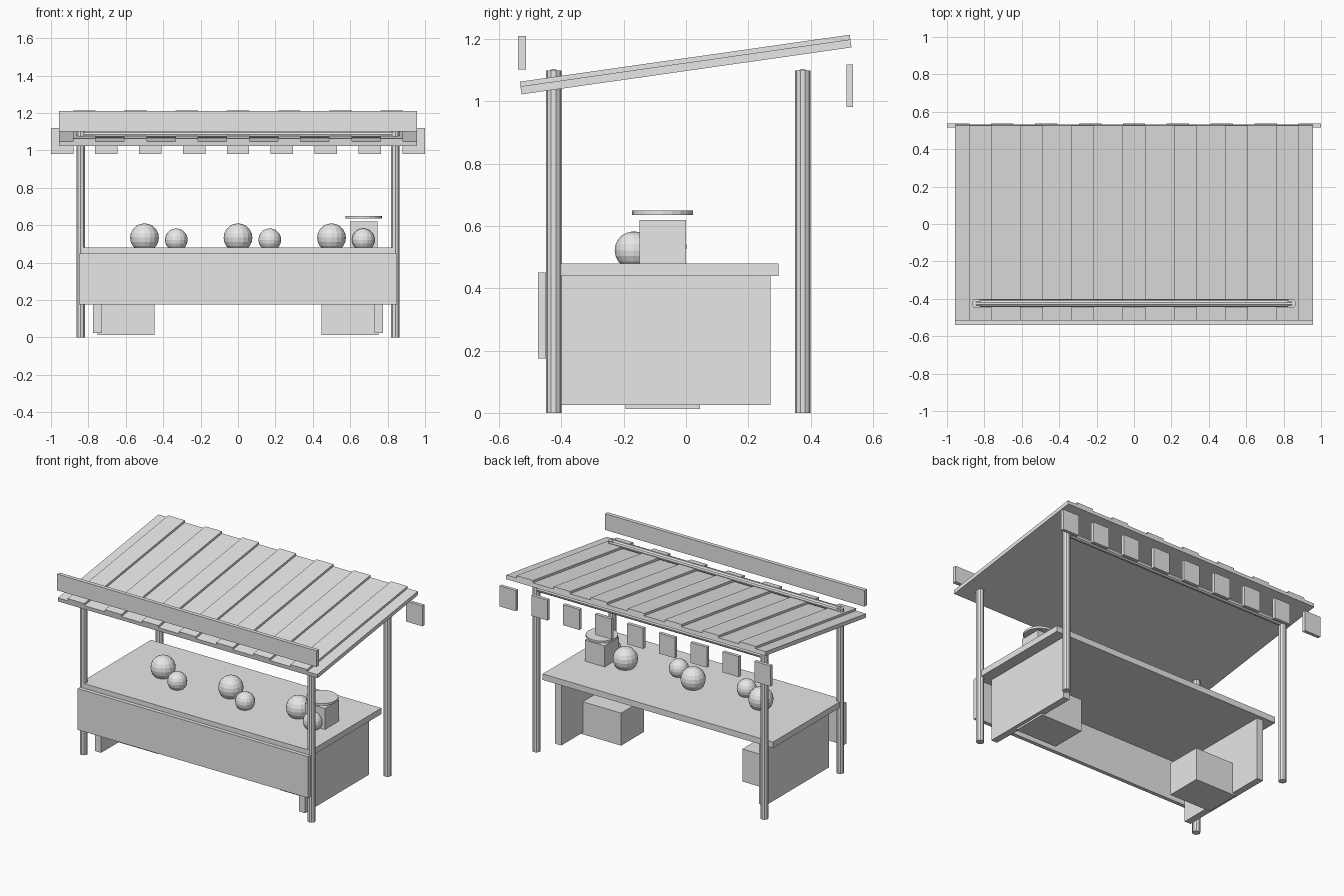
import bpy, math
from mathutils import Matrix, Vector

cube = bpy.data.objects.get("Cube")
if cube:
    bpy.data.objects.remove(cube, do_unlink=True)

GREY = (0.8, 0.8, 0.8, 1.0)
mat = bpy.data.materials.new("plain_grey")
mat.use_nodes = True
mat.diffuse_color = GREY
mat.node_tree.nodes["Principled BSDF"].inputs["Base Color"].default_value = GREY


def finish(name):
    obj = bpy.context.object
    obj.name = name
    obj.data.materials.append(mat)
    return obj


def box(name, x, y, z):
    """Box spanning the given (min, max) pairs."""
    spans = (x, y, z)
    bpy.ops.mesh.primitive_cube_add(size=1)
    centre = Vector([(a + b) / 2 for a, b in spans])
    size = Vector([b - a for a, b in spans])
    obj = finish(name)
    obj.data.transform(Matrix.Translation(centre) @ Matrix.Diagonal(size).to_4x4())
    return obj


def cylinder(name, radius, depth, location, sides, rotation=(0, 0, 0)):
    bpy.ops.mesh.primitive_cylinder_add(vertices=sides, radius=radius, depth=depth,
                                        location=location, rotation=rotation)
    return finish(name)


def ball(name, radius, location):
    bpy.ops.mesh.primitive_uv_sphere_add(segments=16, ring_count=10,
                                         radius=radius, location=location)
    return finish(name)


# Posts and the rails joining their tops
for y, place in ((-0.425, "front"), (0.375, "back")):
    for x, side in ((-0.841, "right"), (0.841, "left")):
        cylinder(f"{place}_{side}_post", 0.025, 1.1, (x, y, 0.55), 10)
    cylinder(f"{place}_rail", 0.02, 1.69, (0, y, 1.085), 10, (0, math.pi / 2, 0))

# Counter
box("counter_top", (-0.85, 0.85), (-0.447, 0.297), (0.44, 0.48))
box("counter_front", (-0.85, 0.85), (-0.475, -0.45), (0.175, 0.45))
for s, side in ((-1, "right"), (1, "left")):
    box(f"counter_{side}_side", sorted((s * 0.73, s * 0.775)), (-0.4, 0.272), (0.025, 0.44))
    box(f"{side}_crate", sorted((s * 0.447, s * 0.752)), (-0.195, 0.045), (0.013, 0.23))

# Sloping roof with raised battens
slope = Matrix.Translation((0, 0, 1.111)) @ Matrix.Rotation(math.radians(8.1), 4, "X")
roof = box("roof_sheet", (-0.957, 0.957), (-0.535, 0.535), (-0.013, 0.013))
roof.data.transform(slope)
for i in range(-3, 4):
    x = i * 0.274
    batten = box(f"roof_batten_{i + 4}", (x - 0.061, x + 0.061), (-0.535, 0.535), (0.013, 0.028))
    batten.data.transform(slope)

# Front sign board and the row of hanging flaps at the back
box("front_board", (-0.957, 0.957), (-0.54, -0.514), (1.102, 1.21))
for i in range(-4, 5):
    x = i * 0.235
    box(f"back_flap_{i + 5}", (x - 0.06, x + 0.06), (0.515, 0.537), (0.982, 1.119))

# Goods on the counter
for i in range(3):
    x = (i - 1) * 0.5
    ball(f"large_fruit_{i + 1}", 0.077, (x, -0.075, 0.533))
    ball(f"small_fruit_{i + 1}", 0.061, (x + 0.17, -0.168, 0.522))

# Weighing scale
box("scale_body", (0.6, 0.747), (-0.15, 0), (0.48, 0.62))
cylinder("scale_pan", 0.098, 0.014, (0.673, -0.075, 0.643), 20)
